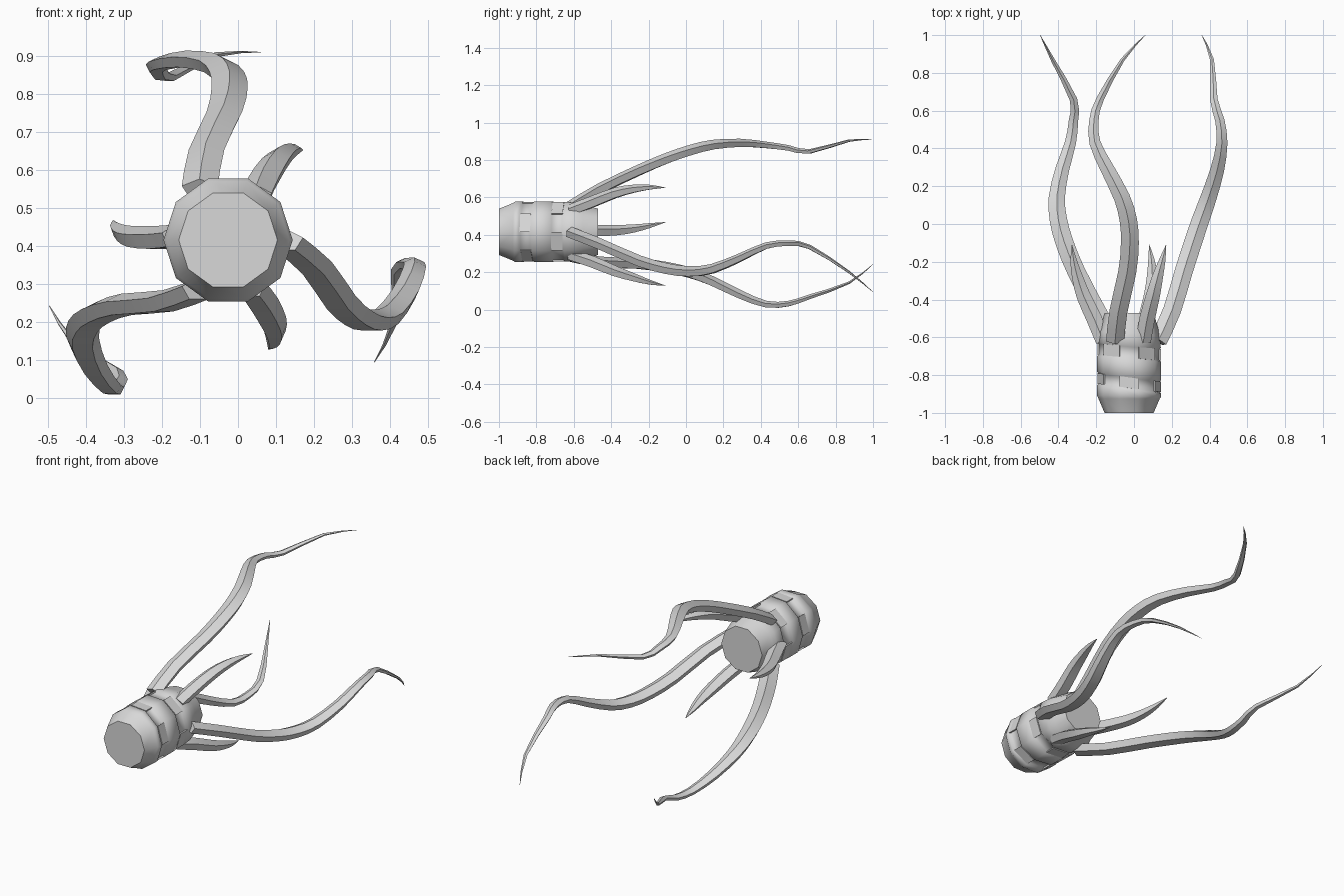
import bpy, bmesh, math
from mathutils import Vector, Matrix

old = bpy.data.objects.get("Cube")
if old:
    bpy.data.objects.remove(old, do_unlink=True)

CX, CZ = -0.026, 0.416   # axis of the body
SIDES = 10

grey = bpy.data.materials.new("plain grey")
grey.use_nodes = True
grey.diffuse_color = (0.69, 0.69, 0.69, 1)
grey.node_tree.nodes["Principled BSDF"].inputs["Base Color"].default_value = (0.69, 0.69, 0.69, 1)


def finish(name, bm, angle):
    bmesh.ops.recalc_face_normals(bm, faces=bm.faces)
    mesh = bpy.data.meshes.new(name)
    bm.to_mesh(mesh)
    bm.free()
    mesh.materials.append(grey)
    obj = bpy.data.objects.new(name, mesh)
    bpy.context.collection.objects.link(obj)
    bpy.ops.object.select_all(action="DESELECT")
    bpy.context.view_layer.objects.active = obj
    obj.select_set(True)
    bpy.ops.object.shade_smooth_by_angle(angle=math.radians(angle))


def skin(bm, rings):
    """Join rings of points into a capped tube."""
    loops = [[bm.verts.new(p) for p in ring] for ring in rings]
    n = len(loops[0])
    for a, b in zip(loops, loops[1:]):
        for i in range(n):
            j = (i + 1) % n
            bm.faces.new((a[i], a[j], b[j], b[i]))
    bm.faces.new(loops[0])
    bm.faces.new(loops[-1])


def on_body(y, r, step, lean):
    """Point on the body; lean tips the ring along the axis."""
    t = math.tau * step / SIDES
    return Vector((CX + r * math.cos(t), y - lean * math.cos(t), CZ + r * math.sin(t)))


# Body: turned profile (y, radius, lean) with two leaning grooves
profile = [(-1, 0.13, 0), (-0.925, 0.162, 0), (-0.912, 0.17, 0.005),
           (-0.875, 0.17, 0.022), (-0.865, 0.159, 0.022),
           (-0.815, 0.159, 0.022), (-0.805, 0.17, 0.022),
           (-0.715, 0.17, 0.015), (-0.705, 0.159, 0.015),
           (-0.65, 0.159, 0.015), (-0.64, 0.168, 0.015),
           (-0.58, 0.163, 0.01), (-0.55, 0.153, 0), (-0.47, 0.13, 0)]
bm = bmesh.new()
skin(bm, [[on_body(y, r, k, lean) for k in range(SIDES)] for y, r, lean in profile])
finish("body", bm, 50)

# Raised tabs bridging every other side of each groove
bm = bmesh.new()
for y0, y1, lean, start in ((-0.868, -0.812, 0.022, 0), (-0.708, -0.647, 0.015, 1)):
    for k in range(start, SIDES, 2):
        skin(bm, [[on_body(y, r, s, lean) for r, s in
                   ((0.15, k), (0.168, k), (0.168, k + 1), (0.15, k + 1))]
                  for y in (y0, y1)])
finish("groove_tabs", bm, 30)

# Tentacle paths: x, y, z, size
LONG = [(-.1, -.62, .55, 1), (-.082, -.46, .645, 1), (-.035, -.25, .745, 1),
        (-.022, -.1, .808, 1), (-.03, .02, .85, .97), (-.064, .14, .88, .9),
        (-.14, .29, .89, .77), (-.207, .43, .879, .62), (-.212, .55, .863, .52),
        (-.18, .66, .845, .42), (-.06, .87, .903, .22), (.06, 1, .91, .02)]
SHORT = [(.05, -.62, .53, .85), (.07, -.5, .575, .88), (.1, -.38, .622, .8),
         (.125, -.28, .645, .62), (.15, -.19, .654, .36), (.17, -.11, .652, .02)]


def soften(path):
    """Add a smooth midpoint between each pair of path points."""
    p = [Vector(q) for q in path]
    out = [p[0]]
    for i in range(len(p) - 1):
        before, after = p[max(i - 1, 0)], p[min(i + 2, len(p) - 1)]
        out += [(p[i] + p[i + 1]) * 0.5625 - (before + after) * 0.0625, p[i + 1]]
    return out


def tentacle(name, path, turn, half_width, half_depth):
    """Tapering five-sided tube, wide across x, with its crest upward."""
    pivot = Vector((CX, 0, CZ))
    spin = Matrix.Rotation(turn, 3, "Y")
    nodes = soften(path)
    pts = [spin @ (n.to_3d() - pivot) + pivot for n in nodes]
    rings = []
    for i, p in enumerate(pts):
        along = (pts[min(i + 1, len(pts) - 1)] - pts[max(i - 1, 0)]).normalized()
        u = along.cross(Vector((0, 0, 1))).normalized()
        v = u.cross(along)
        s = nodes[i].w
        rings.append([p + u * (half_width * s * math.cos(t)) + v * (half_depth * s * math.sin(t))
                      for t in (math.pi / 2 + math.tau * k / 5 for k in range(5))])
    bm = bmesh.new()
    skin(bm, rings)
    finish(name, bm, 30)


# Three long and three short tentacles spaced evenly round the body
for k, place in enumerate(("upper", "left", "lower_right")):
    tentacle("long_tentacle_" + place, LONG, math.tau * k / 3, 0.05, 0.031)
for k, place in enumerate(("upper", "lower", "right")):
    tentacle("short_tentacle_" + place, SHORT, math.tau * k / 3, 0.049, 0.038)
